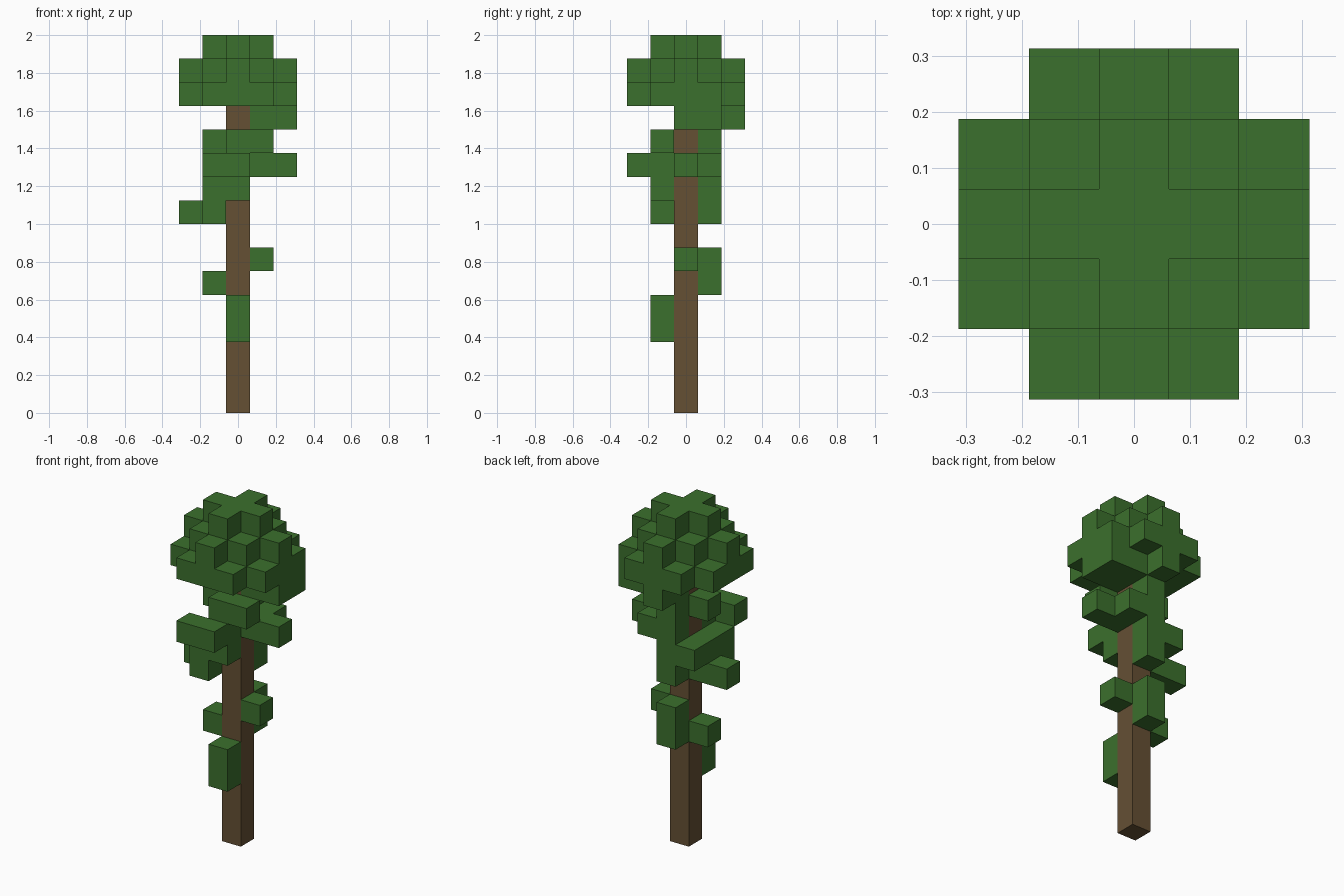
import bpy
import bmesh
from mathutils import Vector
from itertools import product

if "Cube" in bpy.data.objects:
    bpy.data.objects.remove(bpy.data.objects["Cube"])

S = 0.125  # edge length of one block


def make_material(name, color):
    mat = bpy.data.materials.new(name)
    mat.use_nodes = True
    mat.diffuse_color = color
    for node in mat.node_tree.nodes:
        if node.type == "BSDF_PRINCIPLED":
            node.inputs["Base Color"].default_value = color
            node.inputs["Roughness"].default_value = 0.9
    return mat


leaf_green = make_material("leaf green", (0.044, 0.162, 0.026, 1))
bark_brown = make_material("bark brown", (0.130, 0.080, 0.034, 1))


def run(xs, ys, zs):
    """Block cells of a box, given inclusive ranges or single numbers."""
    spans = [range(a[0], a[1] + 1) if isinstance(a, tuple) else (a,) for a in (xs, ys, zs)]
    return set(product(*spans))


def block_mesh(name, cells, solid, mat):
    """Skin the cells with the faces that no solid neighbour covers."""
    bm = bmesh.new()
    for cell in cells:
        centre = Vector(cell) + Vector((0, 0, 0.5))
        for axis, sign in product(range(3), (-1, 1)):
            n = Vector((0, 0, 0))
            n[axis] = sign
            if tuple(int(c + d) for c, d in zip(cell, n)) in solid:
                continue
            u = Vector((n.y, n.z, n.x))
            v = n.cross(u)
            corners = (-u - v, u - v, u + v, v - u)
            bm.faces.new([bm.verts.new((centre + (n + c) / 2) * S) for c in corners])
    bmesh.ops.remove_doubles(bm, verts=bm.verts, dist=0.001)
    bmesh.ops.dissolve_limit(bm, angle_limit=0.01, verts=bm.verts, edges=bm.edges)
    mesh = bpy.data.meshes.new(name)
    bm.to_mesh(mesh)
    bm.free()
    mesh.materials.append(mat)
    obj = bpy.data.objects.new(name, mesh)
    bpy.context.collection.objects.link(obj)
    return obj


trunk = run(0, 0, (0, 12))

# Small tufts on the lower trunk
lower = {
    "front_tuft": run(0, -1, (3, 4)),
    "back_tuft": run(0, 1, (5, 6)),
    "right_tuft": run(-1, 0, 5),
    "left_tuft": run(1, 0, 6),
}

# Irregular middle foliage
middle = (
    run(0, 1, (8, 11))
    | run((-2, -1), 0, 8) | run(-1, -1, 8)
    | run(-1, (-1, 1), 9) | run(0, -1, (9, 11))
    | run((-1, 0), -2, 10) | run((1, 2), 0, 10) | run(1, 1, 10)
    | run(1, -1, 11) | run(-1, 0, 11)
)

# Rounded crown with a lopsided skirt
crown = run((1, 2), (0, 1), 12) | run(0, (1, 2), 12)
for level, reach in ((13, 5), (14, 4), (15, 1)):
    crown |= {c for c in run((-2, 2), (-2, 2), level) if c[0] ** 2 + c[1] ** 2 <= reach}

foliage = middle | crown
block_mesh("trunk", trunk, trunk | crown, bark_brown)
for part, cells in lower.items():
    block_mesh(part, cells, cells | trunk, leaf_green)
block_mesh("middle_foliage", middle, foliage | trunk, leaf_green)
block_mesh("crown", crown, foliage | trunk, leaf_green)
